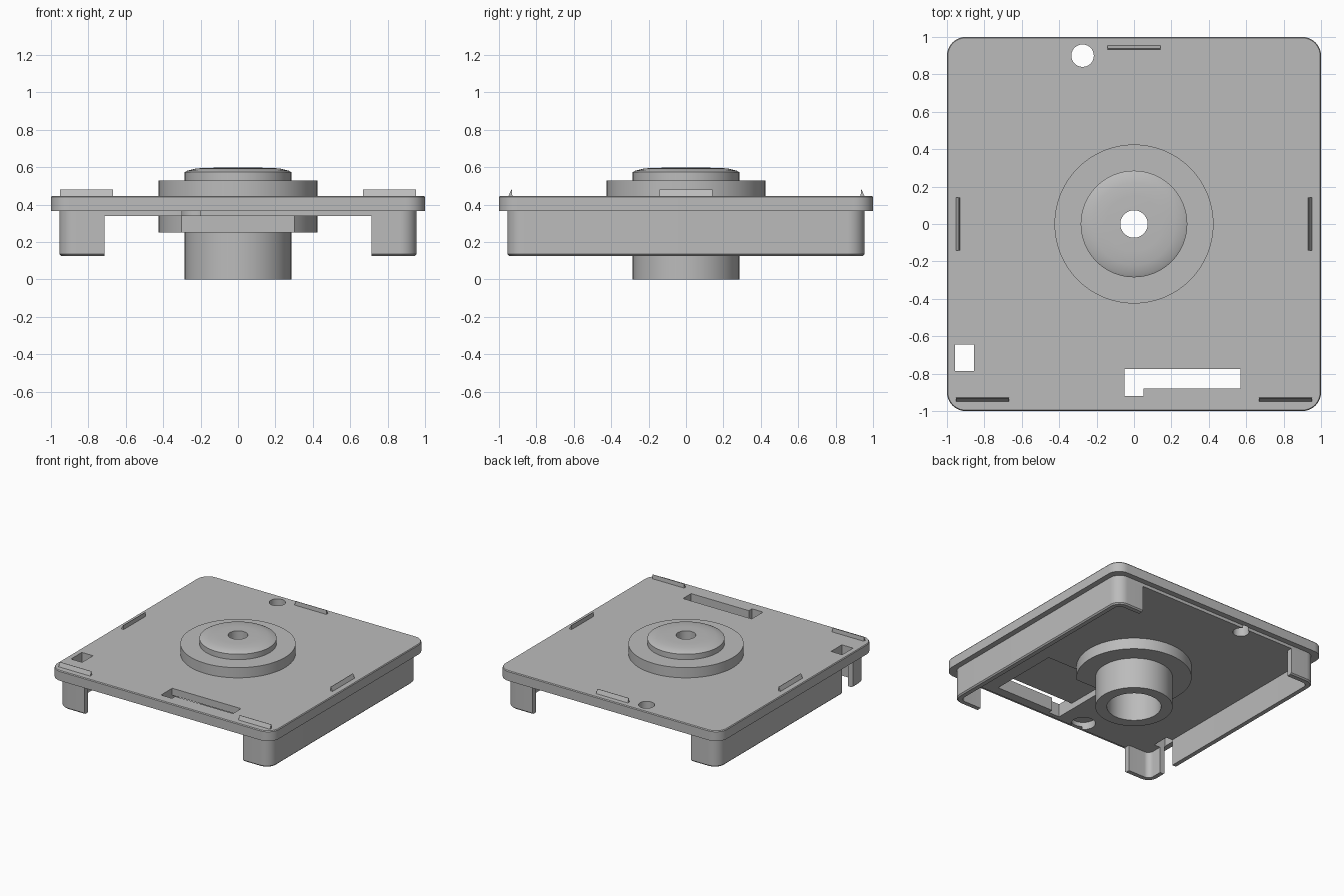
import bpy, bmesh, math

cube = bpy.data.objects.get("Cube")
if cube:
    bpy.data.objects.remove(cube, do_unlink=True)

grey = bpy.data.materials.new("plain grey")
grey.use_nodes = True
grey.diffuse_color = (0.5, 0.5, 0.5, 1)
grey.node_tree.nodes["Principled BSDF"].inputs["Base Color"].default_value = (0.5, 0.5, 0.5, 1)


def finish(name, bm):
    bmesh.ops.recalc_face_normals(bm, faces=bm.faces)
    mesh = bpy.data.meshes.new(name)
    bm.to_mesh(mesh)
    bm.free()
    ob = bpy.data.objects.new(name, mesh)
    bpy.context.collection.objects.link(ob)
    mesh.materials.append(grey)
    return ob


def stack(name, layers):
    """Solid through matching outlines, each given with its height."""
    bm = bmesh.new()
    rings = [[bm.verts.new((x, y, z)) for x, y in pts] for pts, z in layers]
    n = len(rings[0])
    for low, high in zip(rings, rings[1:]):
        for i in range(n):
            j = (i + 1) % n
            bm.faces.new((low[i], low[j], high[j], high[i]))
    bm.faces.new(rings[0][::-1])
    bm.faces.new(rings[-1])
    return finish(name, bm)


def rounded(half, r, steps=10):
    pts = []
    for k, (sx, sy) in enumerate([(1, 1), (-1, 1), (-1, -1), (1, -1)]):
        for s in range(steps + 1):
            a = (k + s / steps) * math.pi / 2
            pts.append((sx * (half - r) + r * math.cos(a), sy * (half - r) + r * math.sin(a)))
    return pts


def circle(x, y, r, n=64):
    return [(x + r * math.cos(2 * math.pi * i / n), y + r * math.sin(2 * math.pi * i / n)) for i in range(n)]


def box(x0, x1, y0, y1):
    return [(x0, y0), (x1, y0), (x1, y1), (x0, y1)]


def cut(ob, outline, z0=-1, z1=1):
    cutter = stack("cutter", [(outline, z0), (outline, z1)])
    cutter.hide_render = True
    mod = ob.modifiers.new("cut", 'BOOLEAN')
    mod.operation, mod.solver, mod.object = 'DIFFERENCE', 'EXACT', cutter
    bpy.context.view_layer.objects.active = ob
    bpy.ops.object.modifier_apply(modifier=mod.name)
    bpy.data.objects.remove(cutter, do_unlink=True)


def lathe(name, profile, n=96):
    bm = bmesh.new()
    rings = [[bm.verts.new((x, y, z)) for x, y in circle(0, 0, r, n)] for r, z in profile]
    for a, b in zip(rings, rings[1:] + rings[:1]):
        for i in range(n):
            j = (i + 1) % n
            bm.faces.new((a[i], a[j], b[j], b[i]))
    return finish(name, bm)


# Lid with a softened top edge, and the narrower step below it
lid = stack("lid", [(rounded(1, 0.1), 0.365), (rounded(1, 0.1), 0.44), (rounded(0.995, 0.095), 0.447)])
step = stack("lid_step", [(rounded(0.955, 0.09), 0.34), (rounded(0.955, 0.09), 0.365)])
slot = [(-0.05, -0.92), (0.05, -0.92), (0.05, -0.88), (0.57, -0.88), (0.57, -0.775), (-0.05, -0.775)]
for part in (lid, step):
    cut(part, circle(0, 0, 0.25))
    cut(part, circle(-0.275, 0.9, 0.06))
    cut(part, box(-0.956, -0.855, -0.785, -0.645))
    cut(part, slot)
    # shallow pockets in the underside
    cut(part, box(-0.05, 0.57, -0.88, -0.3), 0.2, 0.39)
    cut(part, circle(-0.25, -0.88, 0.09), 0.2, 0.4)

# Side walls turning the corners, open at front and back
walls = stack("side_walls", [(rounded(0.945, 0.08), 0.125), (rounded(0.955, 0.09), 0.135),
                             (rounded(0.955, 0.09), 0.34)])
cut(walls, rounded(0.91, 0.045))
cut(walls, box(-0.715, 0.715, -1.1, 1.1))
cut(walls, box(-1.1, -0.855, -0.785, -0.645))

# Central hub: stepped, domed top and hollow stem
hub = lathe("central_hub", [
    (0.073, 0.598), (0.15, 0.597), (0.22, 0.594), (0.27, 0.582), (0.285, 0.574),
    (0.285, 0.53), (0.425, 0.53), (0.425, 0.44), (0.285, 0.44),
    (0.285, 0), (0.2, 0), (0.2, 0.5), (0.073, 0.5)])

# Lower flange, trimmed flat on its front
flange = lathe("lower_flange", [(0.425, 0.34), (0.425, 0.25), (0.28, 0.25), (0.28, 0.34)])
cut(flange, box(-0.6, 0.6, -0.6, -0.3))


# Wedge-shaped catches on the lid, sloping outwards
def catch(name, x, y, length, turn):
    bm = bmesh.new()
    ends = [[bm.verts.new((s * length / 2, d, z)) for d, z in ((-0.012, 0.44), (0.012, 0.44), (0.009, 0.48), (0.006, 0.48))]
            for s in (-1, 1)]
    for i in range(4):
        j = (i + 1) % 4
        bm.faces.new((ends[0][i], ends[0][j], ends[1][j], ends[1][i]))
    for e in ends:
        bm.faces.new(e)
    ob = finish(name, bm)
    ob.location = (x, y, 0)
    ob.rotation_euler.z = turn


for side, sx in (("left", 1), ("right", -1)):
    catch(side + "_front_catch", sx * 0.81, -0.94, 0.285, 0)
    catch(side + "_side_catch", sx * 0.943, 0, 0.285, sx * math.pi / 2)
catch("back_catch", 0, 0.945, 0.285, math.pi)

# Smooth the round surfaces, keep edges crisp
bpy.ops.object.select_all(action='DESELECT')
for part in (lid, step, walls, hub, flange):
    part.select_set(True)
bpy.context.view_layer.objects.active = lid
bpy.ops.object.shade_smooth_by_angle(angle=math.radians(25))
